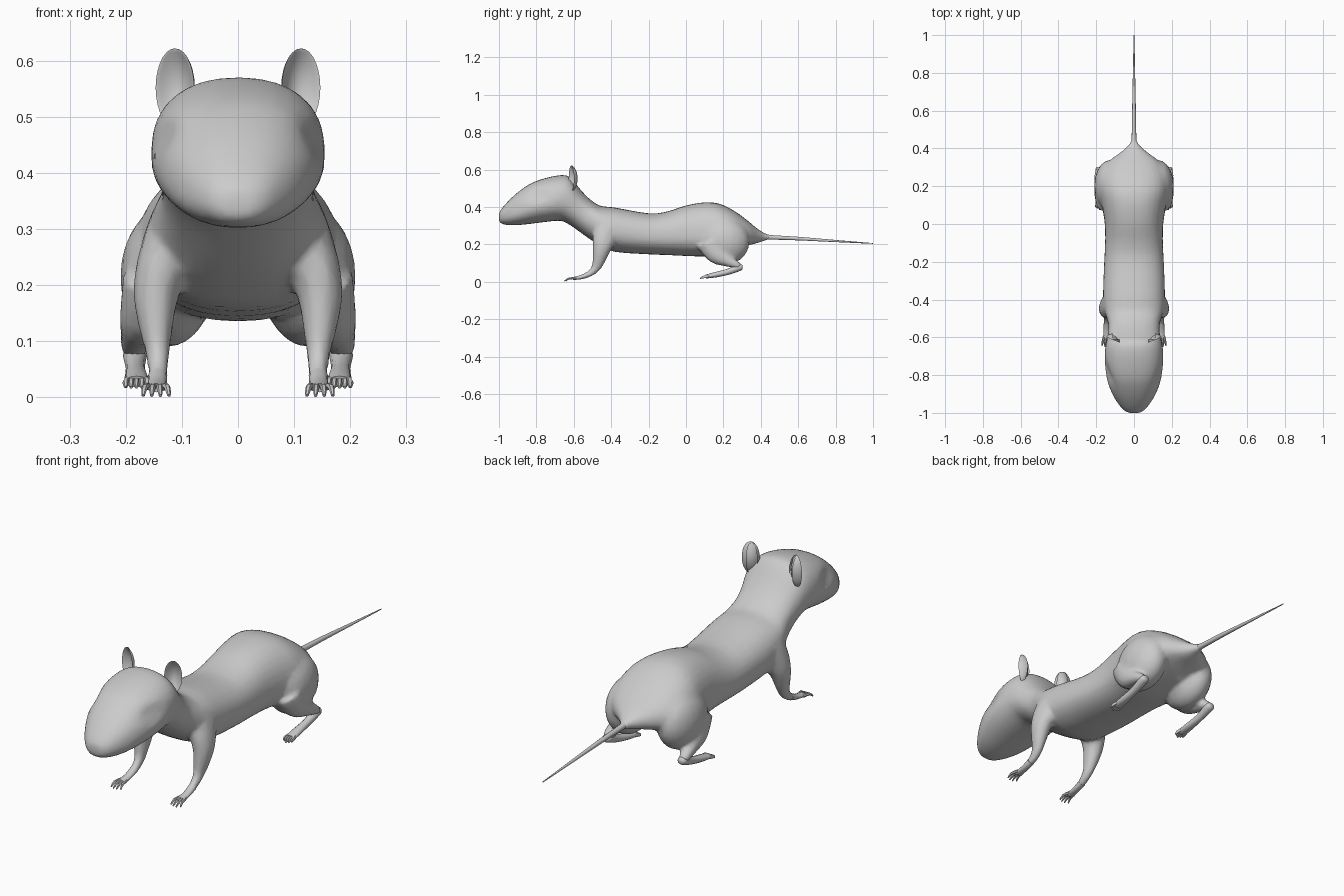
import bpy, bmesh, math
from mathutils import Vector, Matrix

if "Cube" in bpy.data.objects:
    bpy.data.objects.remove(bpy.data.objects["Cube"])


def resample(rows, steps):
    """Catmull-Rom interpolation of rows of numbers."""
    out = []
    for i in range(len(rows) - 1):
        a, b, c, d = (rows[max(i - 1, 0)], rows[i], rows[i + 1], rows[min(i + 2, len(rows) - 1)])
        for k in range(steps):
            t = k / steps
            out.append([0.5 * (2 * q + (r - p) * t + (2 * p - 5 * q + 4 * r - s) * t * t
                        + (3 * q - p - 3 * r + s) * t ** 3) for p, q, r, s in zip(a, b, c, d)])
    return out + [list(rows[-1])]


def skin(bm, rings):
    vs = [[bm.verts.new(p) for p in ring] for ring in rings]
    n = len(vs[0])
    for a, b in zip(vs, vs[1:]):
        for i in range(n):
            bm.faces.new((a[i], a[(i + 1) % n], b[(i + 1) % n], b[i]))
    bm.faces.new(vs[0][::-1])
    bm.faces.new(vs[-1])


def limb(bm, rows, sides=12, steps=3, mirror=True):
    """Tapered tube; rows are x, y, z, half width, half thickness."""
    rows = resample(rows, steps)
    for s in ((1, -1) if mirror else (1,)):
        rings = []
        for i, (x, y, z, w, h) in enumerate(rows):
            p, q = rows[max(i - 1, 0)], rows[min(i + 1, len(rows) - 1)]
            t = Vector((0, q[1] - p[1], q[2] - p[2])).normalized()
            n = Vector((0, -t.z, t.y))
            rings.append([Vector((s * (x + w * math.cos(a)), y, z)) + n * h * math.sin(a)
                          for a in (2 * math.pi * k / sides for k in range(sides))])
        skin(bm, rings)


def ball(bm, c, r, u=20, v=14):
    for s in (1, -1):
        m = Matrix.Translation((s * c[0], c[1], c[2])) @ Matrix.Diagonal((*r, 1))
        bmesh.ops.create_uvsphere(bm, u_segments=u, v_segments=v, radius=1, matrix=m)


def finish(name, bm, angle=50):
    bmesh.ops.recalc_face_normals(bm, faces=bm.faces)
    me = bpy.data.meshes.new(name)
    bm.to_mesh(me)
    bm.free()
    ob = bpy.data.objects.new(name, me)
    bpy.context.collection.objects.link(ob)
    bpy.ops.object.select_all(action='DESELECT')
    ob.select_set(True)
    bpy.context.view_layer.objects.active = ob
    bpy.ops.object.shade_smooth_by_angle(angle=math.radians(angle))
    return ob


# Head and torso: y, top, bottom, half width, height of widest point (0-1)
body = [
    (-1.0, .368, .325, .028, .5), (-.985, .392, .310, .055, .5), (-.95, .432, .303, .085, .45),
    (-.90, .478, .303, .115, .43), (-.83, .526, .310, .142, .45), (-.75, .555, .320, .155, .46),
    (-.67, .570, .326, .154, .48), (-.62, .560, .303, .146, .5), (-.57, .500, .268, .136, .5),
    (-.52, .447, .232, .138, .5), (-.46, .407, .195, .156, .5), (-.38, .397, .160, .164, .48),
    (-.20, .366, .147, .158, .45), (-.10, .376, .143, .153, .42), (0, .408, .138, .155, .4),
    (.10, .425, .136, .170, .38), (.18, .417, .146, .185, .36), (.26, .378, .165, .178, .36),
    (.33, .327, .193, .135, .4), (.38, .285, .207, .070, .5), (.42, .260, .220, .027, .5),
    (.45, .251, .226, .013, .5)]
bm = bmesh.new()
rings = []
for y, top, bot, w, f in resample(body, 3):
    mid = bot + (top - bot) * f
    ring = []
    for k in range(32):
        a = 2 * math.pi * k / 32
        c, s = math.cos(a), math.sin(a)
        x = w * math.copysign(abs(c) ** .88, c)
        z = mid + (top - mid if s > 0 else mid - bot) * math.copysign(abs(s) ** .88, s)
        # shallow eye sockets
        d = ((y + .80) / .06) ** 2 + ((z - .465) / .03) ** 2
        ring.append(Vector((x * (1 - .13 * math.exp(-d)), y, z)))
    rings.append(ring)
skin(bm, rings)

# Haunches and lower hind legs
ball(bm, (.125, .205, .215), (.085, .135, .125))
limb(bm, [(.14, .13, .22, .065, .08), (.165, .165, .15, .046, .058), (.178, .22, .115, .032, .035),
          (.184, .265, .093, .026, .022), (.184, .29, .078, .02, .017)])
# Shoulders and front legs
limb(bm, [(.11, -.41, .30, .055, .08), (.13, -.435, .235, .052, .068), (.146, -.45, .18, .041, .05),
          (.146, -.465, .12, .03, .036), (.143, -.482, .075, .021, .025), (.143, -.515, .043, .018, .017),
          (.144, -.555, .026, .017, .012)])
ob = finish("body_with_legs", bm)
rm = ob.modifiers.new("merge", 'REMESH')
rm.mode, rm.voxel_size, rm.use_smooth_shade = 'VOXEL', .0085, True
sm = ob.modifiers.new("soften", 'SMOOTH')
sm.factor, sm.iterations = .5, 5
dc = ob.modifiers.new("simplify", 'DECIMATE')
dc.ratio = .2

# Feet with toes
bm = bmesh.new()
limb(bm, [(.184, .302, .080, .012, .010), (.184, .285, .076, .021, .018), (.183, .22, .052, .017, .016),
          (.181, .15, .036, .021, .014), (.181, .105, .028, .022, .010)])
for i in range(5):
    o = (i - 2) * .0095
    reach = .075 + .006 * abs(i - 2)
    limb(bm, [(.181 + o * .8, .12, .030, .006, .008), (.181 + o, .095, .026, .006, .008),
              (.181 + o, reach, .018, .003, .003)], 6, 2)
finish("hind_feet", bm)

bm = bmesh.new()
limb(bm, [(.143, -.52, .040, .017, .015), (.144, -.56, .025, .017, .011), (.145, -.605, .017, .018, .008)])
for i in range(4):
    o = (i - 1.5) * .011
    tip = -.655 + .008 * abs(i - 1.5)
    limb(bm, [(.145 + o * .8, -.59, .019, .006, .007), (.146 + o * 1.2, -.625, .018, .006, .006),
              (.146 + o * 1.4, tip, .003, .003, .003)], 6, 2)
finish("front_feet", bm)

# Cupped ears
bm = bmesh.new()
ball(bm, (0, 0, 0), (1, 1, 1), 20, 14)
bmesh.ops.delete(bm, geom=list(bm.verts)[len(bm.verts) // 2:], context='VERTS')
for v in bm.verts:
    x, y, z = v.co
    rim = x * x + z * z
    depth = .022 * y if y > 0 else .018 * (1 - rim) - .006 * abs(y)
    v.co = Vector((.037 * x, depth - .012 * rim, .07 * z))
    v.co = Matrix.Rotation(math.radians(22), 4, 'Z') @ v.co + Vector((.108, -.602, .552))
dup = bmesh.ops.duplicate(bm, geom=bm.verts[:] + bm.edges[:] + bm.faces[:])
for g in dup["geom"]:
    if isinstance(g, bmesh.types.BMVert):
        g.co.x *= -1
finish("ears", bm)

# Nose tip
bm = bmesh.new()
ball(bm, (.009, -.985, .345), (.014, .015, .014), 10, 8)
finish("nose", bm)

# Tail
bm = bmesh.new()
limb(bm, [(0, .41, .242, .02, .02), (0, .45, .238, .013, .013), (0, .60, .231, .010, .010),
          (0, .80, .218, .006, .006), (0, 1.0, .205, .002, .002)], 10, 4, False)
finish("tail", bm)
